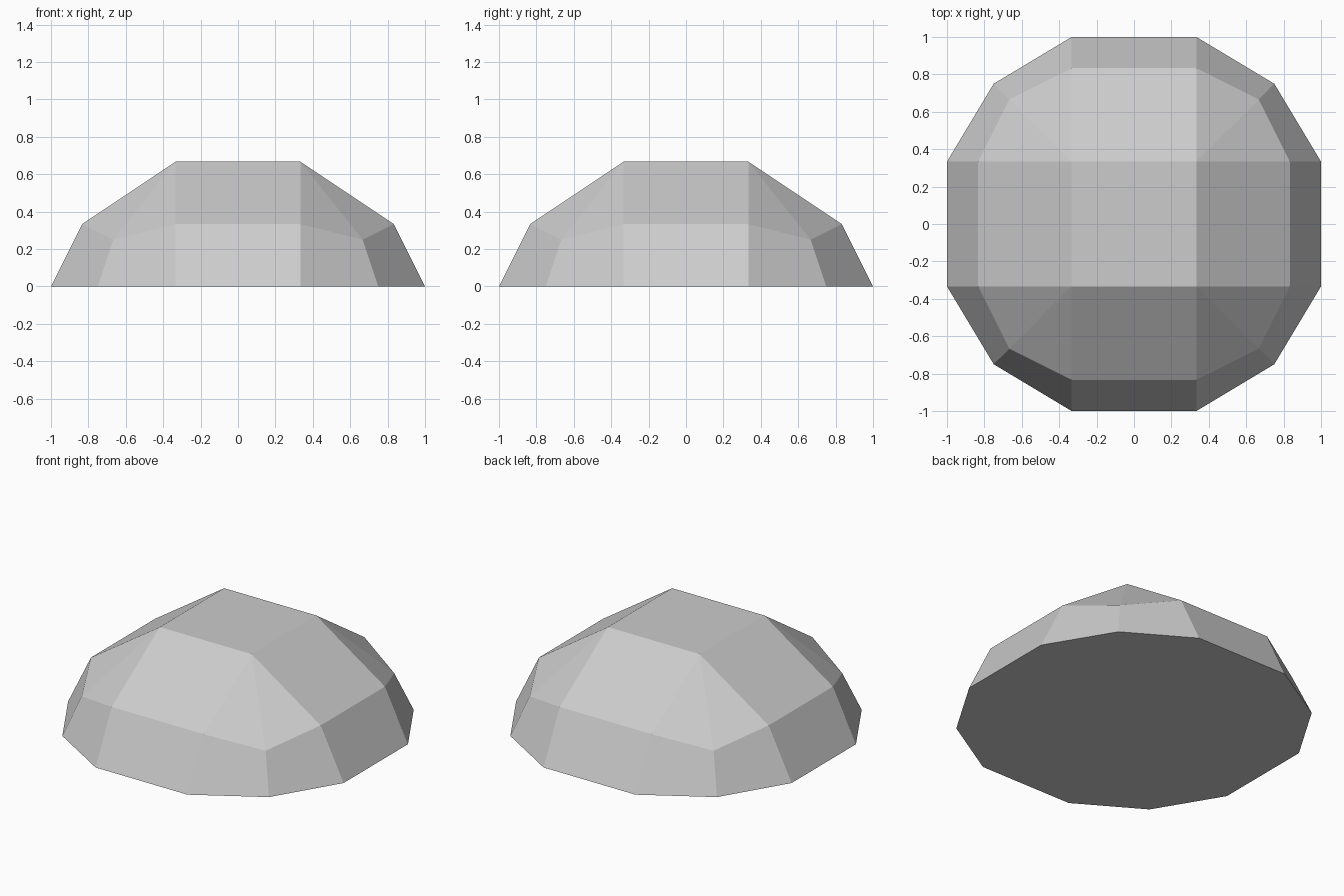
import bpy
import bmesh

old = bpy.data.objects.get("Cube")
if old:
    bpy.data.objects.remove(old, do_unlink=True)

GREY = (0.604, 0.604, 0.604, 1.0)
T = 1 / 3   # half width of the flat top

mat = bpy.data.materials.new("light_grey")
mat.use_nodes = True
mat.diffuse_color = GREY
mat.node_tree.nodes["Principled BSDF"].inputs["Base Color"].default_value = GREY


def ring(bm, side, side_z, corner, corner_z):
    """Twelve-sided loop, three points per quarter, turned four times."""
    quarter = [(side, T, side_z), (corner, corner, corner_z), (T, side, side_z)]
    verts = []
    for _ in range(4):
        verts += [bm.verts.new(p) for p in quarter]
        quarter = [(-y, x, z) for x, y, z in quarter]
    return verts


bm = bmesh.new()
base = ring(bm, 1.0, 0.0, 0.75, 0.0)
mid = ring(bm, 5 / 6, T, 2 / 3, 0.25)
top = [bm.verts.new((x, y, 2 * T)) for x, y in ((T, T), (-T, T), (-T, -T), (T, -T))]

# Lower band of steep facets
for i in range(12):
    j = (i + 1) % 12
    bm.faces.new((base[i], base[j], mid[j], mid[i]))

# Upper slopes, with each corner folded along its diagonal
for q in range(4):
    a, b, c, d = (mid[(3 * q + k) % 12] for k in range(4))
    bm.faces.new((a, b, top[q]))
    bm.faces.new((b, c, top[q]))
    bm.faces.new((c, d, top[(q + 1) % 4], top[q]))

# Flat cap and underside
bm.faces.new(top)
bm.faces.new(list(reversed(base)))
bmesh.ops.recalc_face_normals(bm, faces=bm.faces)

mesh = bpy.data.meshes.new("faceted_dome")
bm.to_mesh(mesh)
bm.free()
mesh.materials.append(mat)
dome = bpy.data.objects.new("faceted_dome", mesh)
bpy.context.collection.objects.link(dome)
